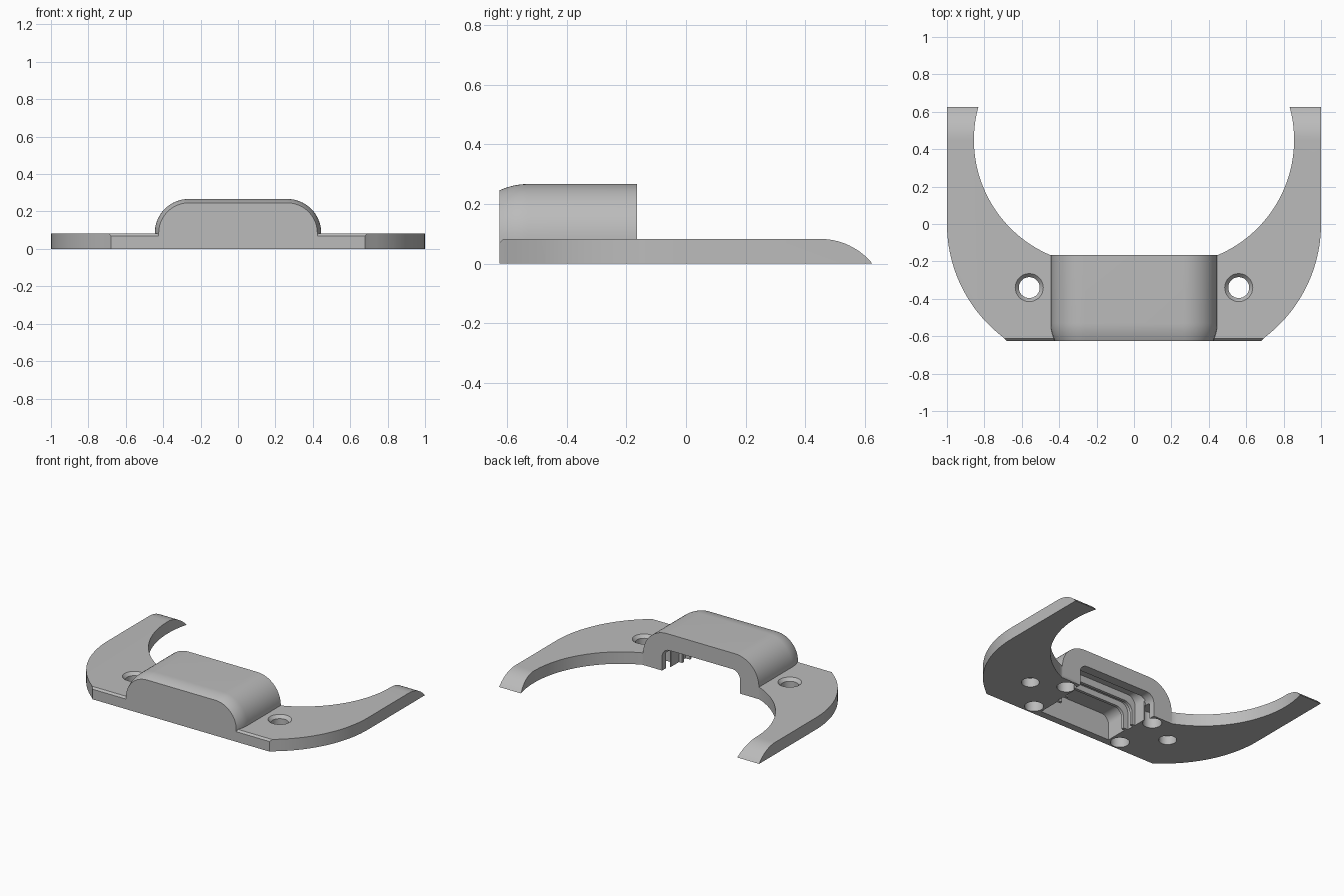
import bpy, bmesh
from math import sin, cos, pi, radians, atan2

cube = bpy.data.objects.get("Cube")
if cube:
    bpy.data.objects.remove(cube)

FRONT, BACK, INNER = -0.625, 0.625, -0.165
PLATE_H, HUMP_H = 0.083, 0.267

grey = bpy.data.materials.new("satin grey")
grey.use_nodes = True
GREY = (0.5, 0.5, 0.5, 1)
grey.diffuse_color = GREY
grey.node_tree.nodes["Principled BSDF"].inputs["Base Color"].default_value = GREY


def arc(cx, cy, r, a0, a1, n=16):
    return [(cx + r * cos(a0 + (a1 - a0) * i / n),
             cy + r * sin(a0 + (a1 - a0) * i / n)) for i in range(n + 1)]


def loft(name, rings):
    """Solid through equal-length closed rings of 3D points."""
    bm = bmesh.new()
    loops = [[bm.verts.new(p) for p in ring] for ring in rings]
    n = len(loops[0])
    for a, b in zip(loops, loops[1:]):
        for i in range(n):
            j = (i + 1) % n
            bm.faces.new((a[i], a[j], b[j], b[i]))
    bm.faces.new(loops[0])
    bm.faces.new(loops[-1])
    bmesh.ops.recalc_face_normals(bm, faces=bm.faces)
    mesh = bpy.data.meshes.new(name)
    bm.to_mesh(mesh)
    bm.free()
    mesh.materials.append(grey)
    obj = bpy.data.objects.new(name, mesh)
    bpy.context.collection.objects.link(obj)
    return obj


def combine(target, tool, operation):
    """Apply a boolean and discard the tool."""
    mod = target.modifiers.new("boolean", "BOOLEAN")
    mod.operation, mod.solver, mod.object = operation, "EXACT", tool
    bpy.context.view_layer.objects.active = target
    bpy.ops.object.modifier_apply(modifier=mod.name)
    bpy.data.objects.remove(tool)


def arch(half, top, radius, bottom, y):
    """Ring of a rounded arch standing across x at depth y."""
    side = [(half, bottom)] + arc(half - radius, top - radius, radius, 0, pi / 2)
    full = side + [(-x, z) for x, z in reversed(side)]
    return [(x, y, z) for x, z in full]


def drill(x, y, levels):
    """Round cutter from (z, radius) levels."""
    return loft("drill", [[(px, py, z) for px, py in arc(x, y, r, 0, 2 * pi * 31 / 32, 31)]
                          for z, r in levels])


# Horseshoe plate: outer curve, arm, tip and inner curve, mirrored
outer_c, inner_c, inner_y = 0.239, 0.187, 0.45
outer = arc(outer_c, 0, 1 - outer_c, atan2(FRONT, 0.68 - outer_c), 0, 20)
outer[0] = (0.68, FRONT)
inner = arc(inner_c, inner_y, 0.669, atan2(BACK - inner_y, 0.645),
            atan2(INNER - inner_y, 0.45 - inner_c), 32)
inner[0], inner[-1] = (0.832, BACK), (0.45, INNER)
half = outer + [(1, BACK)] + inner
outline = half + [(-x, y) for x, y in reversed(half)]
body = loft("clip_body", [[(x, y, z) for x, y in outline] for z in (0, PLATE_H)])

# Arm tips curve down to the ground, front edge is slightly broken
tip_r = 0.226
side = [(FRONT - 0.1, -0.1), (FRONT, 0.07), (FRONT + 0.012, PLATE_H)]
side[0] = (FRONT, 0)
side += arc(inner_y, PLATE_H - tip_r, tip_r, pi / 2, atan2(tip_r - PLATE_H, BACK - inner_y), 14)
side[-1] = (BACK, 0)
combine(body, loft("side_profile", [[(x, y, z) for y, z in side] for x in (-1.1, 1.1)]),
        "INTERSECT")

# Raised housing with a softened front rim
rings = []
for i in range(9):
    t = 1 - i / 8
    inset = 0.021 * t * t
    rings.append(arch(0.445 - inset, HUMP_H - inset, 0.182 - inset, 0.02,
                      FRONT + 0.095 * (1 - t)))
rings.append(arch(0.445, HUMP_H, 0.182, 0.02, INNER))
combine(body, loft("housing", rings), "UNION")

# Stepped arched cavity, open below and at the back
for half_w, top, y0, y1 in [(0.275, 0.17, -0.575, -0.42), (0.25, 0.14, -0.43, -0.39),
                            (0.285, 0.18, -0.40, -0.35), (0.26, 0.15, -0.36, -0.32),
                            (0.285, 0.2, -0.33, -0.23), (0.3, 0.155, -0.24, -0.1)]:
    combine(body, loft("cavity", [arch(half_w, top, 0.06, -0.05, y) for y in (y0, y1)]),
            "DIFFERENCE")

# Countersunk screw holes and blind sockets underneath
for s in (-1, 1):
    combine(body, drill(s * 0.56, -0.34, [(-0.05, 0.056), (0.062, 0.056),
                                          (PLATE_H, 0.075), (0.12, 0.075)]), "DIFFERENCE")
    for y in (-0.555, -0.24):
        combine(body, drill(s * 0.35, y, [(-0.05, 0.06), (0.11, 0.06)]), "DIFFERENCE")

bpy.ops.object.select_all(action="DESELECT")
body.select_set(True)
bpy.context.view_layer.objects.active = body
bpy.ops.object.shade_smooth_by_angle(angle=radians(30))
